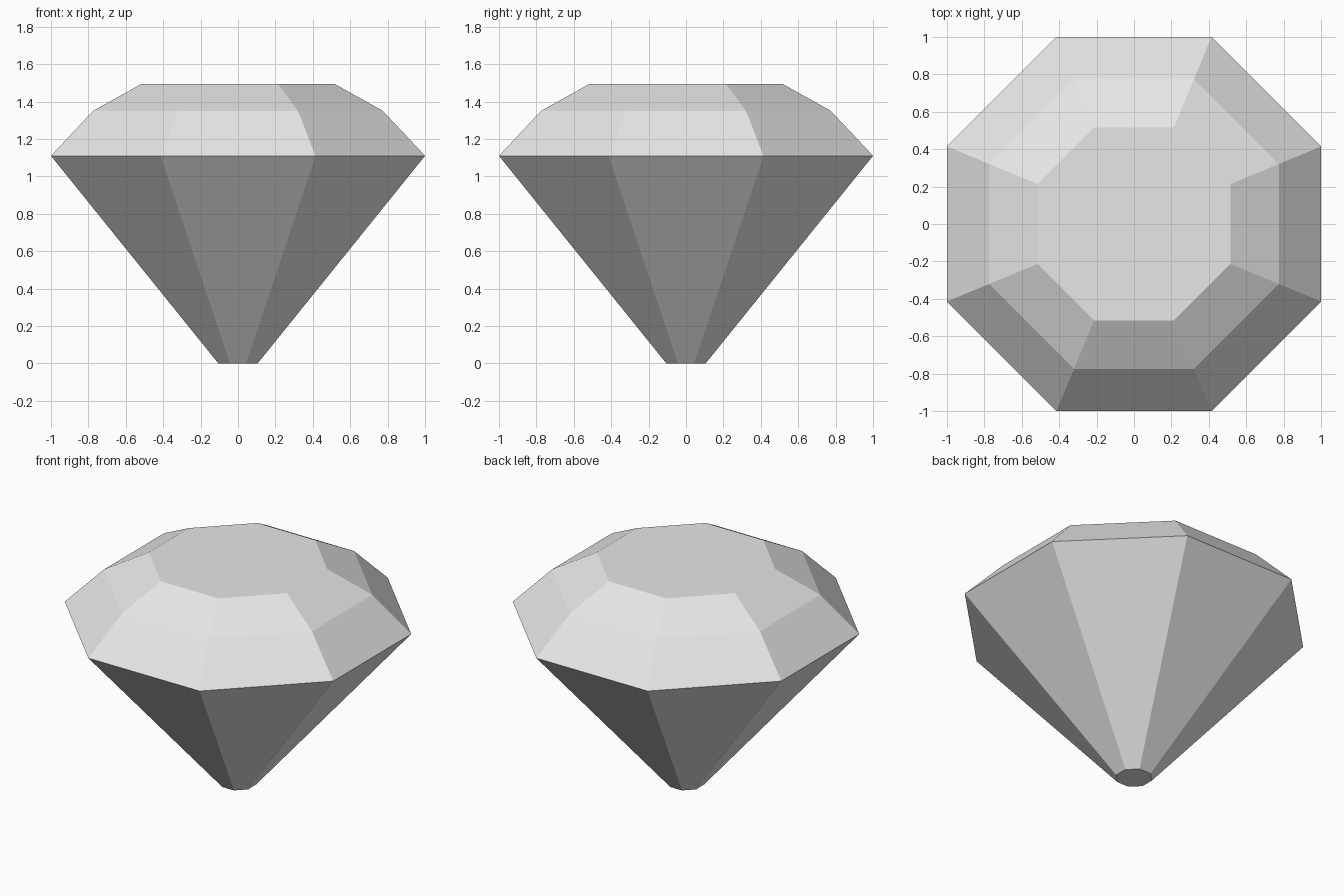
import bpy
import bmesh
from math import cos, sin, pi

cube = bpy.data.objects.get("Cube")
if cube:
    bpy.data.objects.remove(cube, do_unlink=True)

# Single pale grey material
grey = bpy.data.materials.new("pale_grey")
grey.use_nodes = True
colour = (0.8, 0.8, 0.8, 1)
grey.diffuse_color = colour
grey.node_tree.nodes["Principled BSDF"].inputs["Base Color"].default_value = colour

# Gem profile: (distance from axis to flat side, height)
SIDES = 8
profile = [(0.105, 0), (1, 1.11), (0.775, 1.35), (0.515, 1.495)]

bm = bmesh.new()
rings = []
for flat, z in profile:
    radius = flat / cos(pi / SIDES)
    angles = [(i + 0.5) * 2 * pi / SIDES for i in range(SIDES)]
    rings.append([bm.verts.new((radius * cos(a), radius * sin(a), z)) for a in angles])

# Pavilion and crown facets
for low, high in zip(rings, rings[1:]):
    for i in range(SIDES):
        j = (i + 1) % SIDES
        bm.faces.new((low[i], low[j], high[j], high[i]))

# Flat culet and table
bm.faces.new(rings[0][::-1])
bm.faces.new(rings[-1])

mesh = bpy.data.meshes.new("cut_gem")
bm.to_mesh(mesh)
bm.free()
mesh.materials.append(grey)
gem = bpy.data.objects.new("cut_gem", mesh)
bpy.context.collection.objects.link(gem)
